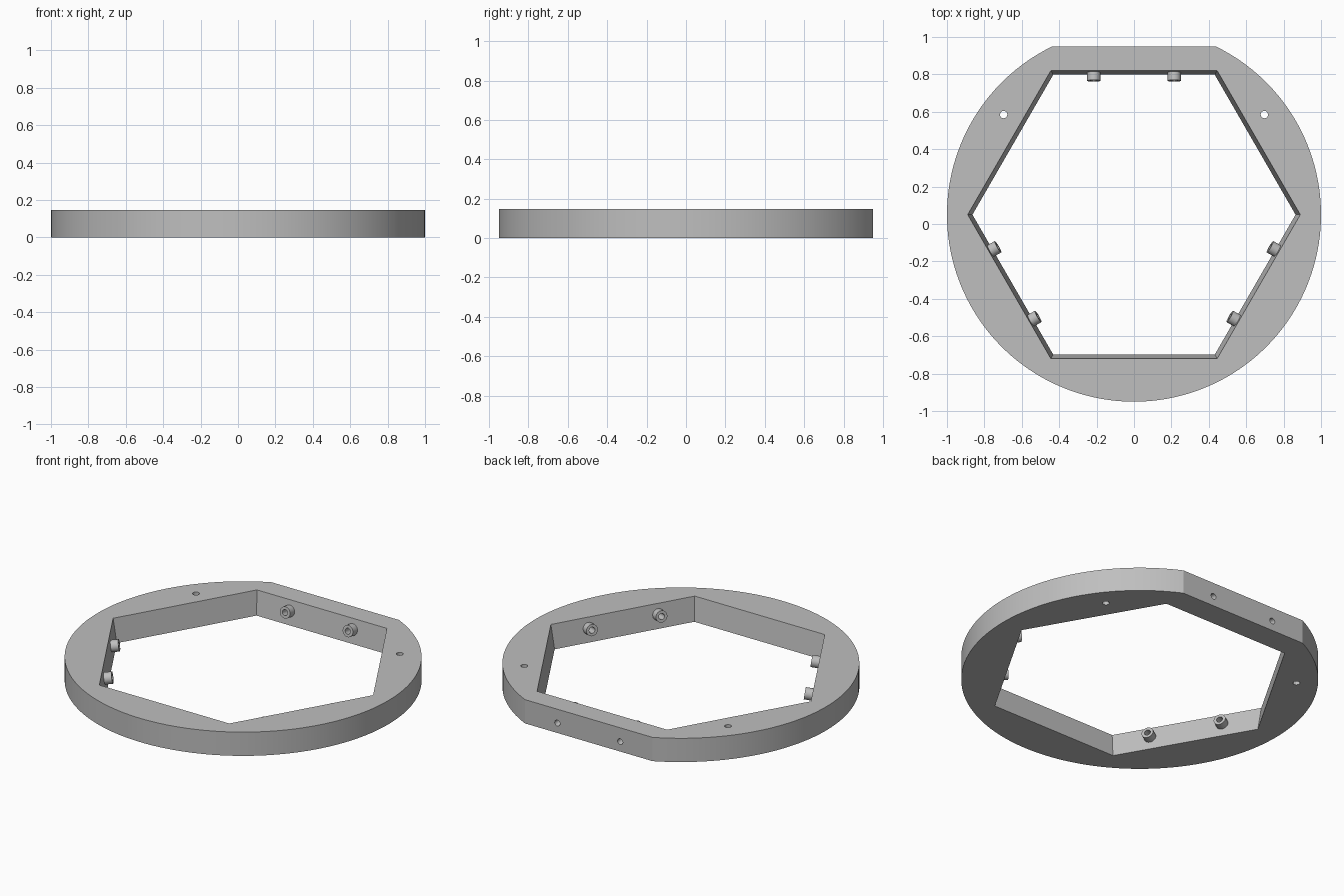
import bpy
import math
from mathutils import Matrix, Vector

cube = bpy.data.objects.get("Cube")
if cube:
    bpy.data.objects.remove(cube, do_unlink=True)

HEIGHT = 0.147
CENTRE_Y = 0.05
FLAT = 0.90                      # distance from ring centre to the back flat
TOP_APOTHEM, LOW_APOTHEM = 0.77, 0.748
HOLE_R, BOSS_R = 0.018, 0.035
BOSS_Z = 0.082

grey = bpy.data.materials.new("light_grey")
grey.use_nodes = True
colour = (0.52, 0.52, 0.52, 1)
grey.diffuse_color = colour
grey.node_tree.nodes["Principled BSDF"].inputs["Base Color"].default_value = colour


def loft(name, low, high, z0, z1):
    """Solid between two matching outlines at two heights."""
    n = len(low)
    verts = [(x, y, z0) for x, y in low] + [(x, y, z1) for x, y in high]
    faces = [tuple(reversed(range(n))), tuple(range(n, 2 * n))]
    faces += [(i, (i + 1) % n, n + (i + 1) % n, n + i) for i in range(n)]
    mesh = bpy.data.meshes.new(name)
    mesh.from_pydata(verts, [], faces)
    mesh.materials.append(grey)
    obj = bpy.data.objects.new(name, mesh)
    bpy.context.collection.objects.link(obj)
    return obj


def circle(r, n, start=0.0, end=math.tau, closed=True):
    steps = n if closed else n - 1
    return [(r * math.cos(start + (end - start) * i / steps),
             r * math.sin(start + (end - start) * i / steps)) for i in range(n)]


def rod(name, r, z0, z1, matrix, n=24):
    obj = loft(name, circle(r, n), circle(r, n), z0, z1)
    obj.data.transform(matrix)
    return obj


def select_only(obj):
    bpy.ops.object.select_all(action='DESELECT')
    obj.select_set(True)
    bpy.context.view_layer.objects.active = obj


def cut(obj, cutter):
    mod = obj.modifiers.new("cut", 'BOOLEAN')
    mod.operation = 'DIFFERENCE'
    mod.solver = 'EXACT'
    mod.object = cutter
    select_only(obj)
    bpy.ops.object.modifier_apply(modifier=mod.name)
    bpy.data.objects.remove(cutter, do_unlink=True)


def smooth(obj):
    select_only(obj)
    bpy.ops.object.shade_smooth_by_angle(angle=math.radians(25))


centre = Matrix.Translation((0, CENTRE_Y, 0))

# Round ring body with a flat at the back
half = math.acos(FLAT)
outline = circle(1, 140, math.pi / 2 + half, math.pi / 2 - half + math.tau, closed=False)
ring = loft("ring_body", outline, outline, 0, HEIGHT)
ring.data.transform(centre)

# Hexagonal opening, narrowing towards the bottom
slope = (TOP_APOTHEM - LOW_APOTHEM) / HEIGHT
margin = 0.05
to_corner = 1 / math.cos(math.pi / 6)
hexagon = loft("hexagon_cutter",
               circle((LOW_APOTHEM - slope * margin) * to_corner, 6),
               circle((TOP_APOTHEM + slope * margin) * to_corner, 6),
               -margin, HEIGHT + margin)
hexagon.data.transform(centre)
cut(ring, hexagon)

# Vertical mounting holes
for side in (-1, 1):
    place = Matrix.Translation((side * 0.697, 0.585, 0))
    cut(ring, rod("mount_cutter", 0.02, -0.1, HEIGHT + 0.1, place, 12))

# Drilled bosses standing square to three of the sloping inner walls
tilt = math.atan(slope)
wall = LOW_APOTHEM + slope * BOSS_Z
inward = Vector((0, -math.cos(tilt), math.sin(tilt)))
aim = inward.to_track_quat('Z', 'X').to_matrix().to_4x4()
for wall_name, turn in (("back", 0), ("right", 120), ("left", 240)):
    for end, x in (("a", -0.215), ("b", 0.215)):
        place = (centre @ Matrix.Rotation(math.radians(turn), 4, 'Z')
                 @ Matrix.Translation((x, wall, BOSS_Z)) @ aim)
        cut(ring, rod("drill_cutter", HOLE_R, -0.16, 0.05, place))
        boss = rod(f"{wall_name}_boss_{end}", BOSS_R, -0.004, 0.045, place)
        cut(boss, rod("drill_cutter", HOLE_R, -0.05, 0.1, place))
        smooth(boss)

smooth(ring)
